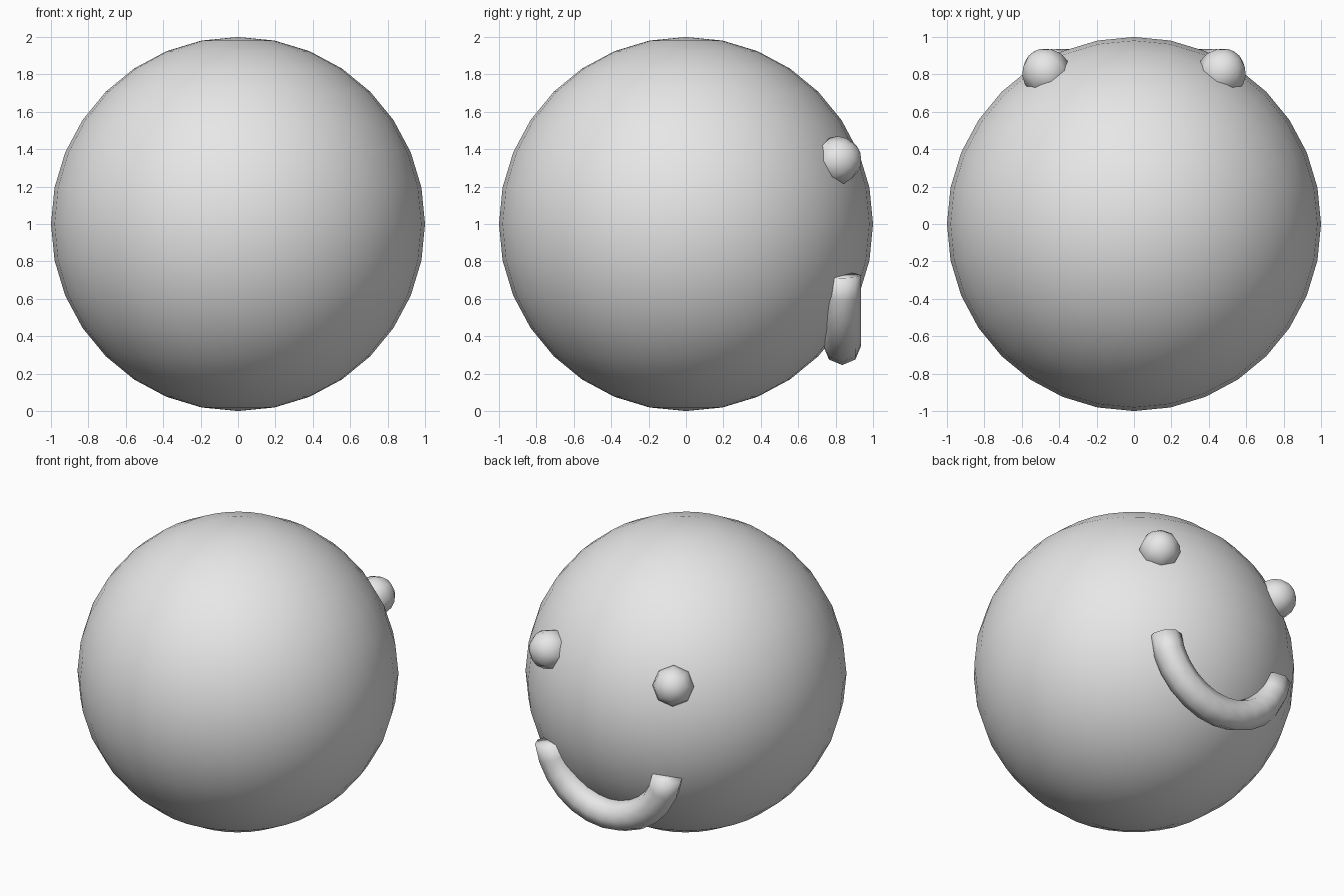
import bpy, bmesh
from math import sin, cos, pi, radians
from mathutils import Matrix, Vector

cube = bpy.data.objects.get("Cube")
if cube:
    bpy.data.objects.remove(cube, do_unlink=True)

# Single plain colour
grey = bpy.data.materials.new("light_grey")
grey.use_nodes = True
grey.diffuse_color = (0.8, 0.8, 0.8, 1)
grey.node_tree.nodes["Principled BSDF"].inputs["Base Color"].default_value = (0.8, 0.8, 0.8, 1)


def finish(name, bm):
    """Turn a bmesh into a smooth shaded object."""
    bmesh.ops.recalc_face_normals(bm, faces=bm.faces[:])
    for face in bm.faces:
        face.smooth = True
    mesh = bpy.data.meshes.new(name)
    bm.to_mesh(mesh)
    bm.free()
    mesh.materials.append(grey)
    obj = bpy.data.objects.new(name, mesh)
    bpy.context.collection.objects.link(obj)
    return obj


def ball(name, centre, radius, segments, rings, axis=Vector((0, 0, 1))):
    """UV sphere whose pole points along the given axis."""
    turn = axis.to_track_quat("Z", "Y").to_matrix().to_4x4()
    bm = bmesh.new()
    bmesh.ops.create_uvsphere(bm, u_segments=segments, v_segments=rings, radius=radius,
                              matrix=Matrix.Translation(centre) @ turn)
    return finish(name, bm)


# Head
head_centre = Vector((0, 0, 1))
ball("head", head_centre, 1, 32, 16)

# Eyes, each with its pole facing out of the head
for side, name in ((1, "left_eye"), (-1, "right_eye")):
    centre = Vector((side * 0.47, 0.81, 1.34))
    ball(name, centre, 0.13, 8, 8, centre - head_centre)

# Smile: an eight-sided tube bent along an upright arc
arc_radius, tube_radius, sides, steps = 0.45, 0.1, 8, 12
arc_centre = Vector((0, 0.835, 0.796))
start, end = radians(189), radians(351)
bm = bmesh.new()
loops = []
for i in range(steps + 1):
    angle = start + (end - start) * i / steps
    outward = Vector((cos(angle), 0, sin(angle)))
    loop = []
    for j in range(sides):
        phi = 2 * pi * j / sides
        offset = outward * cos(phi) + Vector((0, sin(phi), 0))
        loop.append(bm.verts.new(arc_centre + outward * arc_radius + offset * tube_radius))
    loops.append(loop)
for a, b in zip(loops, loops[1:]):
    for j in range(sides):
        k = (j + 1) % sides
        bm.faces.new((a[j], a[k], b[k], b[j]))
bm.faces.new(loops[0])
bm.faces.new(loops[-1])
finish("smile", bm)
